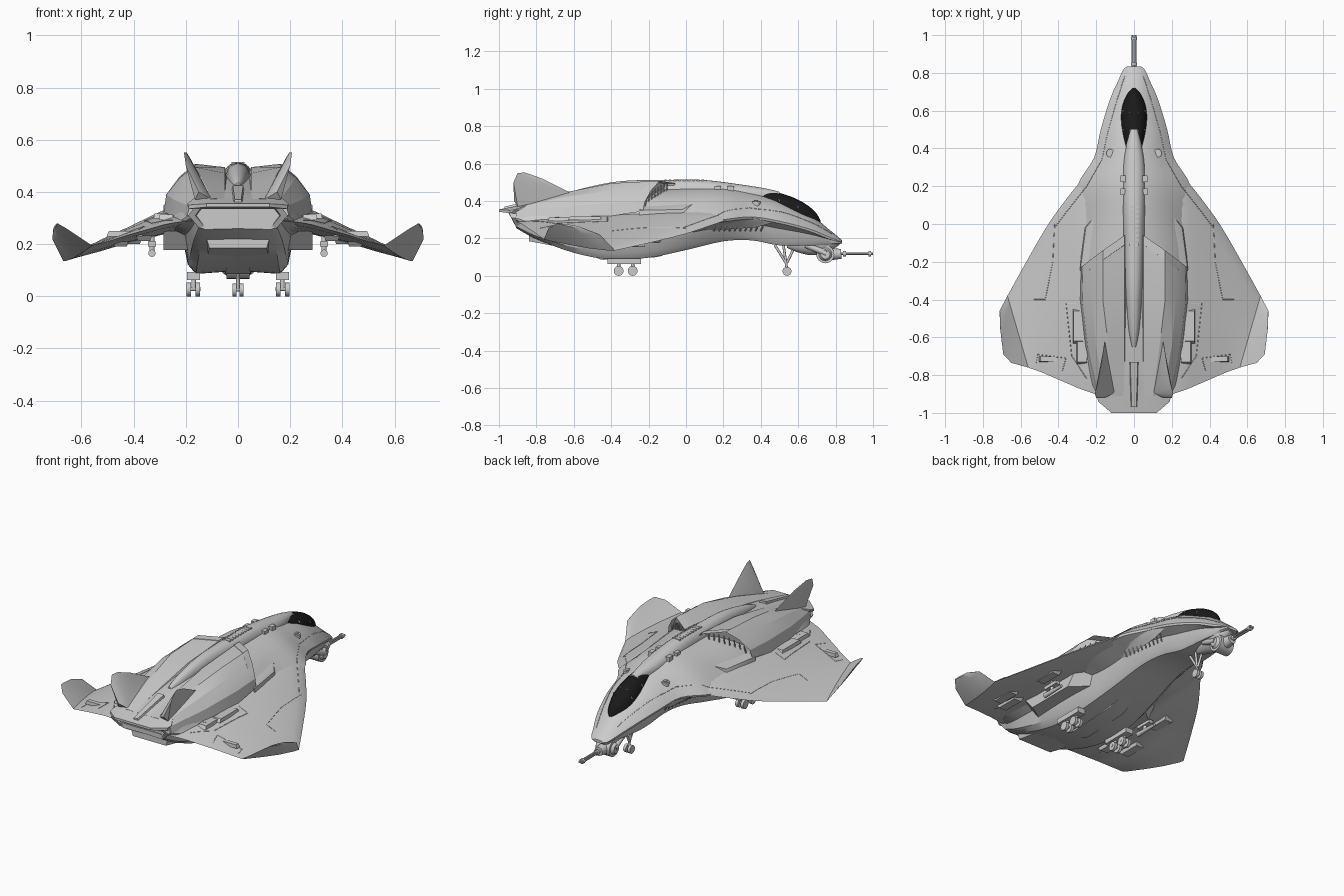
import bpy, bmesh, math
from mathutils import Vector as V
from mathutils.bvhtree import BVHTree

if "Cube" in bpy.data.objects:
    bpy.data.objects.remove(bpy.data.objects["Cube"])

def finish(name, bm, mirror=False, angle=30, mat=None):
    bmesh.ops.recalc_face_normals(bm, faces=bm.faces)
    me = bpy.data.meshes.new(name)
    bm.to_mesh(me); bm.free()
    me.shade_smooth()
    me.set_sharp_from_angle(angle=math.radians(angle))
    ob = bpy.data.objects.new(name, me)
    bpy.context.collection.objects.link(ob)
    if mat: me.materials.append(mat)
    if mirror:
        m = ob.modifiers.new("mirror", 'MIRROR')
        m.use_clip = True
    return ob

def smooth(secs, n=4):
    """Catmull-Rom between sections, point by point."""
    out = []
    for i in range(len(secs) - 1):
        a, b, c, d = (secs[max(i - 1, 0)], secs[i], secs[i + 1], secs[min(i + 2, len(secs) - 1)])
        for k in range(n):
            t = k / n
            out.append([0.5 * (2 * q + (r - p) * t + (2 * p - 5 * q + 4 * r - s) * t * t + (3 * q - p - 3 * r + s) * t ** 3)
                        for p, q, r, s in zip(a, b, c, d)])
    return out + [secs[-1]]

def loft(name, secs, closed=True, caps=True, **kw):
    bm = bmesh.new()
    rows = [[bm.verts.new(p) for p in s] for s in secs]
    n = len(rows[0])
    for a, b in zip(rows, rows[1:]):
        for i in range(n if closed else n - 1):
            j = (i + 1) % n
            bm.faces.new((a[i], a[j], b[j], b[i]))
    if caps:
        bm.faces.new(rows[0]); bm.faces.new(rows[-1])
    return finish(name, bm, **kw)

def hull(name, pts, mirror=False):
    bm = bmesh.new()
    for p in pts: bm.verts.new(p)
    bmesh.ops.convex_hull(bm, input=bm.verts)
    bmesh.ops.dissolve_limit(bm, angle_limit=0.02, verts=bm.verts, edges=bm.edges)
    return finish(name, bm, mirror)

def box(name, c, s, mirror=False, taper=1.0):
    return hull(name, [(c[0] + i * s[0] / 2 * (taper if k < 0 else 1), c[1] + j * s[1] / 2 * (taper if k < 0 else 1),
                        c[2] + k * s[2] / 2) for i in (-1, 1) for j in (-1, 1) for k in (-1, 1)], mirror)

def rod(name, a, b, r, r2=None, mirror=False, seg=16):
    a, b = V(a), V(b)
    bm = bmesh.new()
    bmesh.ops.create_cone(bm, cap_ends=True, segments=seg, radius1=r, radius2=r if r2 is None else r2, depth=(b - a).length)
    q = (b - a).to_track_quat('Z', 'Y')
    for v in bm.verts: v.co = q @ v.co + (a + b) / 2
    return finish(name, bm, mirror)

black = bpy.data.materials.new("canopy_glass")
black.diffuse_color = (0.01, 0.01, 0.01, 1)
black.use_nodes = True
black.node_tree.nodes["Principled BSDF"].inputs["Base Color"].default_value = black.diffuse_color

# Fuselage: y, top z, shoulder x z, lip x z, belly x, bottom z
body = [(.835, .19, .025, .187, .035, .18, .025, .172), (.815, .207, .04, .2, .058, .187, .04, .17),
        (.76, .252, .06, .235, .083, .21, .055, .165),
        (.66, .33, .088, .29, .127, .25, .08, .16), (.5, .405, .125, .355, .176, .292, .10, .16),
        (.35, .45, .14, .39, .212, .315, .12, .187), (.2, .475, .17, .41, .30, .30, .14, .182),
        (0, .475, .20, .40, .315, .27, .165, .135), (-.2, .465, .22, .40, .30, .29, .19, .093),
        (-.4, .46, .24, .39, .29, .28, .192, .083), (-.6, .435, .22, .38, .28, .28, .185, .12),
        (-.8, .40, .20, .36, .24, .28, .17, .195), (-.91, .375, .17, .35, .19, .31, .15, .255)]
secs = []
for y, zt, sx, sz, ex, ez, bx, zb in body:
    h = ez - zb
    secs.append([V(p) for p in ((0, y, zt), (sx * .45, y, zt - (zt - sz) * .25), (sx, y, sz), (ex, y, ez),
                 (ex * .98, y, ez - .012 * min(1, h / .04)), (bx + (ex - bx) * .2, y, ez - h * .3),
                 (bx, y, zb + h * .2), (bx * .84, y, zb + h * .02), (0, y, zb + h * .08))])
fuselage = loft("fuselage", smooth(secs), closed=False, mirror=True, angle=32)

# Wings and upturned tips
def airfoil(le, te, up, low):
    le, te = V(le), V(te)
    prof = ((0, 0), (.03, .4), (.12, .75), (.35, 1), (.65, .85), (.92, .3), (1, 0), (.92, -.3), (.65, -.8), (.35, -1), (.08, -.5))
    return [le.lerp(te, f) + V((0, 0, t * (up if t > 0 else low))) for f, t in prof]
wing = [airfoil(*a) for a in (
    ((.17, .49, .29), (.17, -.91, .29), .05, .06), ((.215, .34, .312), (.22, -.895, .285), .045, .06),
    ((.27, .245, .305), (.28, -.875, .275), .04, .055), ((.36, .13, .268), (.35, -.845, .255), .033, .045),
    ((.46, -.01, .222), (.42, -.815, .235), .026, .03), ((.57, -.20, .175), (.49, -.785, .213), .02, .02),
    ((.67, -.38, .135), (.56, -.76, .195), .012, .01))]
wings = loft("wings", smooth(wing, 3), mirror=True, angle=25)
loft("wing_tips", [airfoil((.67, -.38, .135), (.56, -.76, .195), .012, .01),
                   airfoil((.712, -.46, .22), (.65, -.735, .255), .008, .008),
                   airfoil((.708, -.56, .258), (.692, -.69, .28), .005, .005)], mirror=True, angle=20)

# Engine nacelles with swept intake mouths, crisp facets
nac = [((.04, -.06, .46), (.05, -.06, .495), (.165, -.14, .508), (.225, -.185, .458), (.27, -.22, .395), (.28, -.23, .345), (.10, -.16, .34)),
       ((.04, -.4, .45), (.05, -.4, .472), (.165, -.4, .495), (.222, -.4, .455), (.275, -.4, .39), (.285, -.4, .32), (.10, -.4, .33)),
       ((.04, -.65, .41), (.05, -.65, .425), (.135, -.65, .445), (.2, -.65, .422), (.245, -.65, .37), (.258, -.65, .3), (.10, -.65, .3)),
       ((.04, -.91, .36), (.05, -.91, .372), (.10, -.91, .375), (.155, -.91, .365), (.185, -.91, .345), (.195, -.91, .31), (.10, -.91, .3))]
bm = bmesh.new()
rows = [[bm.verts.new(p) for p in s] for s in nac]
for a, b in zip(rows, rows[1:]):
    for i in range(7):
        bm.faces.new((a[i], a[(i + 1) % 7], b[(i + 1) % 7], b[i]))
mouth = bm.faces.new(rows[0]); bm.faces.new(rows[-1])
bmesh.ops.inset_individual(bm, faces=[mouth], thickness=.01)
for v in mouth.verts: v.co.y -= .05
nacelles = finish("nacelles", bm, True, 18)
for i in range(8):
    f = i / 7
    rod("intake_slat", (.08 + .165 * f, -.115 - .105 * f, .37), (.08 + .16 * f, -.1 - .11 * f, .49 - .075 * f * f), .004, mirror=True, seg=6)

# Shoulder steps ahead of the intakes
hull("shoulder_step", [(.06, .14, .45), (.06, -.2, .46), (.20, .05, .39), (.255, -.02, .355), (.285, -.25, .35),
                       (.27, -.02, .30), (.29, -.25, .28), (.1, .1, .36)], True)

# Canopy and dorsal spine: y, half width, base z, top z
def dome(name, stations, power=1.0, **kw):
    s = [[V((w * math.cos(a), y, zb + (zt - zb) * math.sin(a) ** power)) for a in (math.pi * k / 12 for k in range(13))]
         for y, w, zb, zt in stations]
    return loft(name, smooth(s), **kw)
dome("canopy", [(.72, .008, .275, .295), (.69, .037, .28, .343), (.63, .062, .31, .39), (.56, .07, .34, .424),
                (.47, .062, .375, .45), (.38, .04, .40, .463)], mat=black)
dome("dorsal_spine", [(.50, .022, .42, .449), (.42, .04, .42, .468), (.3, .058, .42, .487), (.1, .06, .43, .512), (-.1, .055, .43, .513),
                      (-.35, .045, .43, .506), (-.55, .03, .42, .468), (-.65, .014, .40, .435)], .7)
for i in range(9):
    box("spine_rib", (0, .09 - i * .025, .510), (.05, .012, .008))
for y in (.17, .24):
    box("spine_clamp", (.058, y, .465), (.025, .035, .03), True)
for w, y, z in ((.068, .60, .40), (.066, .5, .437)):
    rod("canopy_frame", (w * .95, y, z - .04), (w * .3, y - .01, z + .005), .003, mirror=True, seg=6)

# Tail fins, tail plate and exhaust
hull("tail_fin", [(.15, -.60, .435), (.10, -.89, .37), (.165, -.9, .37), (.178, -.77, .52), (.197, -.86, .552), (.207, -.90, .55),
                  (.2, -.922, .50), (.15, -.92, .40)], True)
hull("tail_plate", [(s * x, y, z) for s in (-1, 1) for x, y, z in
                    ((.15, -.82, .39), (.195, -.91, .355), (.19, -.94, .35), (.12, -1, .355), (.12, -1, .342), (.19, -.94, .335), (.15, -.82, .33))])
hull("tail_ridge", [(s * x, y, z) for s in (-1, 1) for x, y, z in ((.02, -.73, .425), (.012, -.97, .37), (.025, -.73, .40), (.02, -.97, .35))])
ring = [(-.165, .345), (.165, .345), (.19, .31), (.15, .262), (-.15, .262), (-.19, .31)]
bm = bmesh.new()
a, b, c, d = [[bm.verts.new((x * k, y - max(0, z - .262) * s, .305 + (z - .305) * k)) for x, z in ring]
              for y, k, s in ((-.78, 1, 0), (-.91, 1, .5), (-.91, .86, .5), (-.86, .8, 0))]
for p, q in ((a, b), (b, c), (c, d)):
    for i in range(6):
        bm.faces.new((p[i], p[(i + 1) % 6], q[(i + 1) % 6], q[i]))
bm.faces.new(a); bm.faces.new(d)
finish("exhaust_nozzle", bm, angle=15)
for z, w in ((.285, .26), (.303, .3), (.321, .29)):
    box("exhaust_vane", (0, -.89, z), (w, .05, .005))
box("exhaust_divider", (0, -.89, .305), (.008, .04, .07))
hull("lower_vent", [(s * x, y, z) for s in (-1, 1) for x, y, z in
                    ((.12, -.84, .22), (.11, -.84, .185), (.13, -.6, .22), (.12, -.6, .14))])

# Belly: side pods, keel and under-lip grilles
hull("side_pod", [(x, y, z) for x, y0, y1 in ((.16, -.05, -.66), (.285, -.16, -.58))
                  for y, z in ((y0, .25), (y1, .25), (y0 - .06, .178), (y1 + .06, .178))], True)
hull("belly_keel", [(s * x, y, z) for s in (-1, 1) for x, y, z in
                    ((.03, .05, .17), (.05, -.15, .1), (.05, -.45, .085), (.03, -.65, .16))])
for i in range(10):
    y = .42 - i * .028
    rod("side_louvre", (.172 + .005 * i, y, .285), (.14 + .004 * i, y - .02, .24), .004, mirror=True, seg=6)
for x, y, z in ((.4, -.25, .21), (.45, -.55, .2), (.36, -.62, .222)):
    box("under_wing_panel", (x, y, z), (.06, .16, .02), True, .8)

# Underwing stores
rod("store_pylon", (.33, -.3, .23), (.33, -.3, .17), .01, mirror=True)
box("store_mount", (.33, -.3, .2), (.03, .10, .02), True)
rod("store_body", (.33, -.36, .165), (.33, -.22, .165), .014, .008, True)

# Main landing gear with paired wheels
box("gear_box", (.17, -.33, .078), (.05, .18, .03), True)
for y in (-.36, -.285):
    rod("gear_axle", (.143, y, .028), (.197, y, .028), .008, mirror=True)
    rod("gear_leg", (.17, y, .028), (.17, y, .08), .009, mirror=True)
    for x in (.145, .18):
        rod("main_wheel", (x, y, .026), (x + .017, y, .026), .026, mirror=True, seg=24)

# Nose gear
for a, b in (((0, .54, .03), (0, .52, .17)), ((0, .54, .06), (0, .475, .165)), ((0, .54, .07), (0, .585, .165))):
    rod("nose_gear_strut", a, b, .007)
rod("nose_axle", (-.02, .54, .026), (.02, .54, .026), .008)
rod("nose_wheel", (.006, .54, .024), (.022, .54, .024), .024, mirror=True, seg=24)

# Chin turret with twin barrels
dome("turret_fairing", [(.82, .02, .175, .165), (.76, .05, .185, .13), (.68, .055, .185, .11), (.6, .04, .18, .125), (.54, .015, .18, .15)])
rod("turret_drum", (-.045, .745, .115), (.045, .745, .115), .048, seg=24)
rod("turret_cheek", (.045, .745, .115), (.06, .745, .115), .035, .025, True)
rod("gun_housing", (0, .72, .115), (0, .83, .117), .04, .026)
for s in (-1, 1):
    rod("turret_arm", (.05 * s, .75, .12), (.04 * s, .64, .165), .016)
rod("gun_barrel", (.008, .8, .118), (.008, 1, .118), .006, mirror=True, seg=10)
for y in (.84, .975):
    rod("barrel_clamp", (0, y, .118), (0, y + .015, .118), .015)

# Surface details draped onto the upper skin
dg = bpy.context.evaluated_depsgraph_get()
trees = [BVHTree.FromObject(o, dg) for o in (fuselage, wings, nacelles)]
def drop(x, y):
    hits = [t.ray_cast(V((x, y, 2)), V((0, 0, -1)))[0] for t in trees]
    return max((h for h in hits if h), key=lambda h: h.z, default=None)
for x, y, r in ((.125, .375, .022), (.262, -.69, .022)):
    p = drop(x, y)
    rod("round_vent", p - V((0, 0, .02)), p + V((0, 0, .006)), r, mirror=True, seg=20)
    rod("vent_hub", p, p + V((0, 0, .011)), r * .5, mirror=True)
for pts in (((.05, .78), (.095, .64), (.14, .48), (.17, .34), (.25, .2), (.36, .06), (.42, -.02)),
            ((.42, 0), (.43, -.2), (.47, -.4), (.53, -.4)), ((.38, -.78), (.36, -.71), (.51, -.69), (.52, -.74)),
            ((.3, -.42), (.36, -.42), (.33, -.7), (.25, -.82))):
    cu = bpy.data.curves.new("panel_seam", 'CURVE')
    cu.dimensions, cu.bevel_depth, cu.bevel_resolution = '3D', .002, 0
    path = [drop(*V(a).lerp(V(b), k / 8)) for a, b in zip(pts, pts[1:]) for k in range(9)]
    path = [p for p in path if p]
    for s in (-1, 1):
        sp = cu.splines.new('POLY'); sp.points.add(len(path) - 1)
        for q, p in zip(sp.points, path): q.co = (s * p.x, p.y, p.z, 1)
    bpy.context.collection.objects.link(bpy.data.objects.new("panel_seam", cu))
for x, y, sx, sy in ((.295, -.54, .05, .16), (.275, -.66, .05, .14), (.435, -.715, .12, .025)):
    p = drop(x, y)
    box("root_blister", (x, y, p.z), (sx, sy, .02), True, 1.15)
